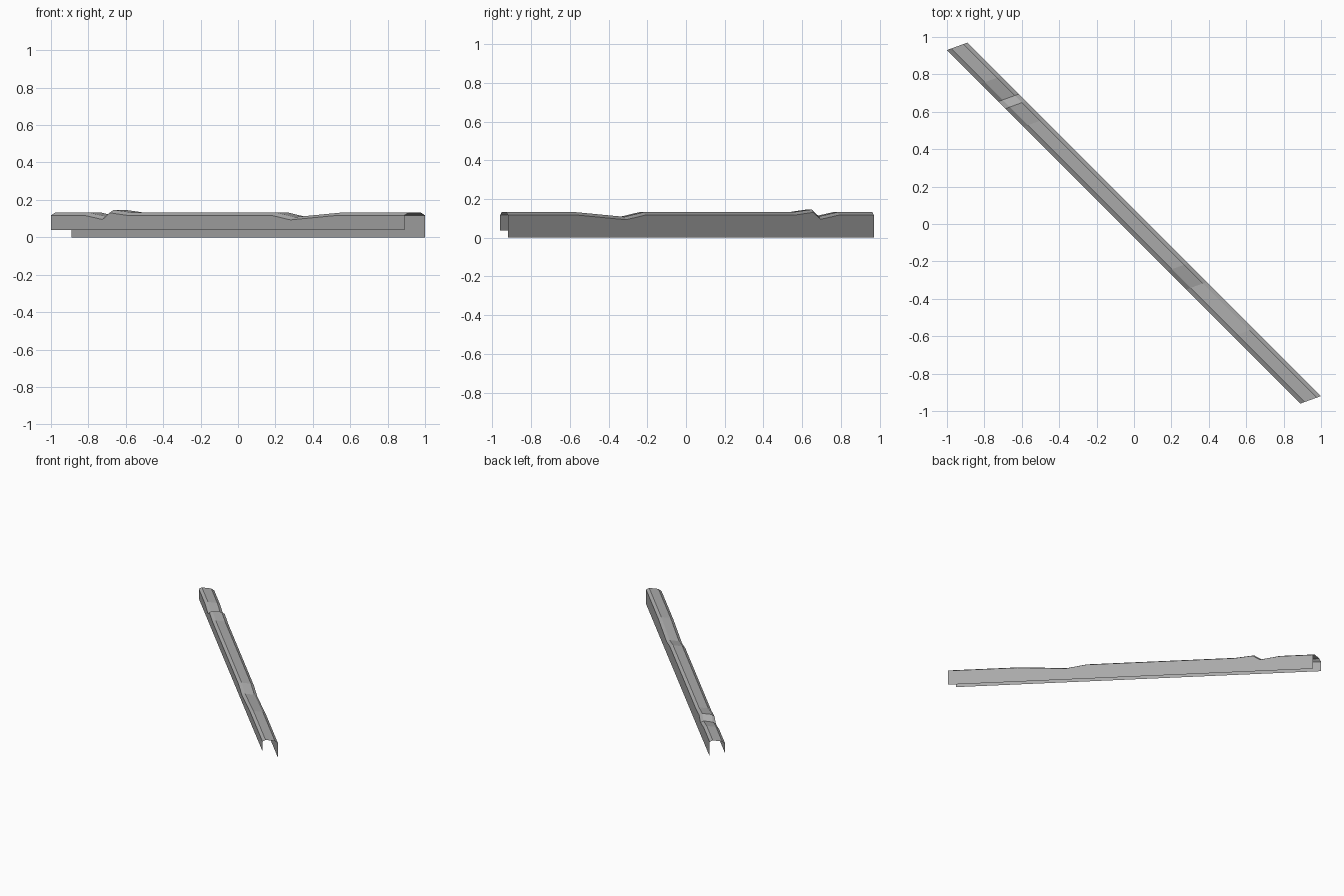
import bpy
import bmesh

old = bpy.data.objects.get("Cube")
if old:
    bpy.data.objects.remove(old, do_unlink=True)

grey = bpy.data.materials.new("plain_grey")
grey.use_nodes = True
grey.diffuse_color = (0.4, 0.4, 0.4, 1)
grey.node_tree.nodes["Principled BSDF"].inputs["Base Color"].default_value = (0.4, 0.4, 0.4, 1)

# Stations along the rail: position on the front wall's x, and rise of the roof there
stations = [(-1, 0), (-0.82, 0), (-0.725, -0.022), (-0.687, 0.014), (-0.59, 0),
            (0.18, 0), (0.28, -0.024), (0.53, 0), (0.89, 0)]

# Open channel section: fraction across, height, whether it follows the roof
section = [(0, 0.038, 0), (0, 0.117, 1), (0.2, 0.132, 1),
           (0.8, 0.132, 1), (1, 0.117, 1), (1, 0, 0)]


def ring(bm, x, rise):
    """One skewed section across the diagonal rail."""
    return [bm.verts.new((x + 0.11 * s, -0.07 - x + 0.04 * s, z + rise * follows))
            for s, z, follows in section]


# Rail cover: thin folded sheet, open below and at both ends
bm = bmesh.new()
rings = [ring(bm, x, rise) for x, rise in stations]
for a, b in zip(rings, rings[1:]):
    for i in range(len(section) - 1):
        bm.faces.new((a[i], b[i], b[i + 1], a[i + 1]))

mesh = bpy.data.meshes.new("rail_cover")
bm.to_mesh(mesh)
bm.free()
mesh.materials.append(grey)
rail = bpy.data.objects.new("rail_cover", mesh)
bpy.context.collection.objects.link(rail)
